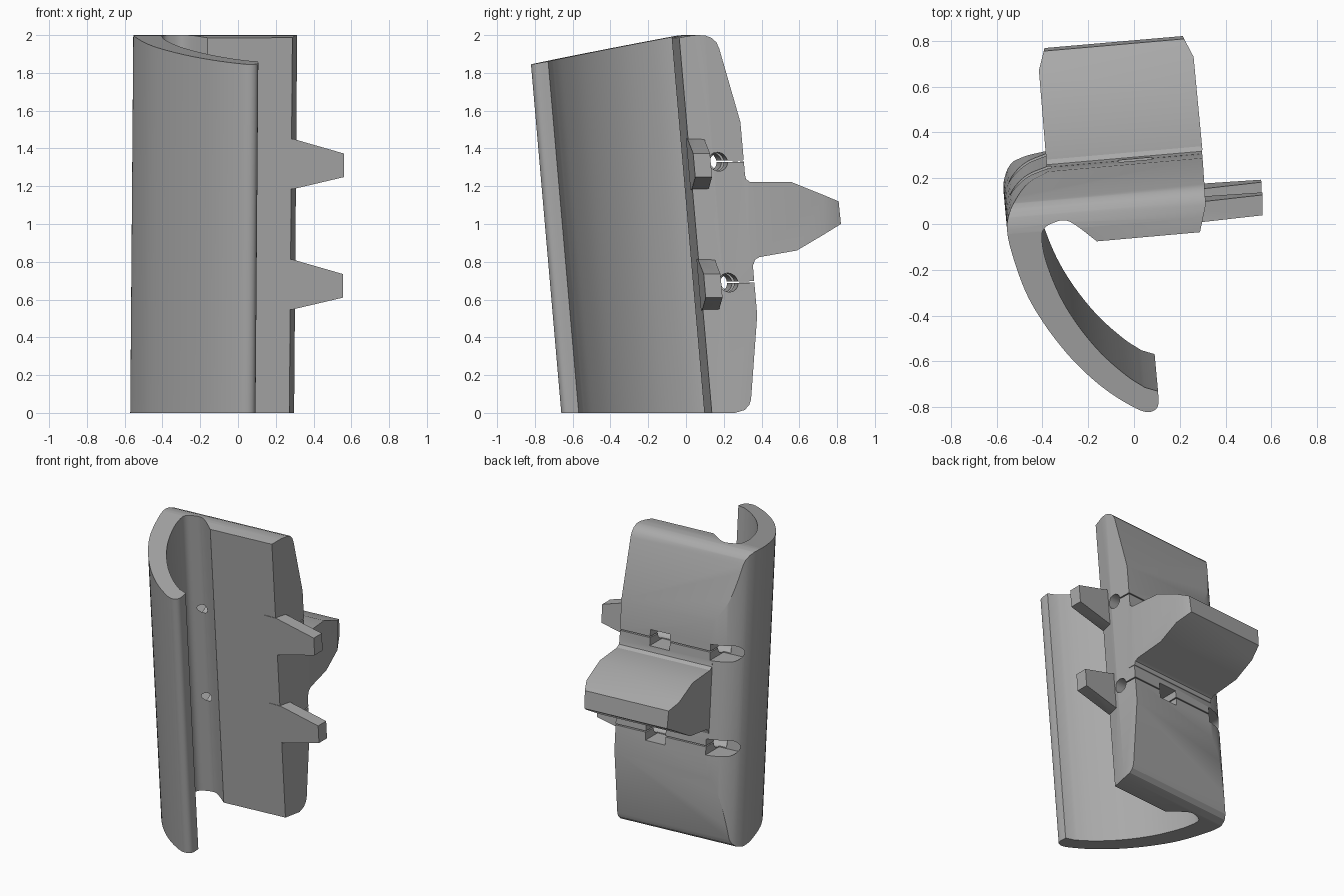
import bpy, math
from mathutils import Vector

if "Cube" in bpy.data.objects:
    bpy.data.objects.remove(bpy.data.objects["Cube"])

TURN = 0.087   # small turn about z, as slope of y over x
LEAN = -0.087  # backward lean, as slope of y over z

grey = bpy.data.materials.new("plain grey")
grey.diffuse_color = (0.4, 0.4, 0.4, 1)
grey.use_nodes = True
grey.node_tree.nodes["Principled BSDF"].inputs["Base Color"].default_value = grey.diffuse_color


def lean(x, y, z):
    return (x + 0.008 * (z - 1), y + LEAN * (z - 1), z)


def turned(x, y, z):
    return (x, y + TURN * (x - 0.3), z)


def prism(name, pts, place, a, b):
    """Closed outline swept between depths a and b; place maps (p, q, depth) to 3D."""
    n = len(pts)
    verts = [place(p, q, d) for d in (a, b) for p, q in pts]
    faces = [tuple(range(n)), tuple(range(2 * n - 1, n - 1, -1))]
    faces += [(i, i + n, (i + 1) % n + n, (i + 1) % n) for i in range(n)]
    me = bpy.data.meshes.new(name)
    me.from_pydata(verts, [], faces)
    me.materials.append(grey)
    ob = bpy.data.objects.new(name, me)
    bpy.context.collection.objects.link(ob)
    bpy.context.view_layer.objects.active = ob
    ob.select_set(True)
    bpy.ops.object.mode_set(mode='EDIT')
    bpy.ops.mesh.select_all(action='SELECT')
    bpy.ops.mesh.normals_make_consistent(inside=False)
    bpy.ops.object.mode_set(mode='OBJECT')
    ob.select_set(False)
    return ob


def combine(target, other, op):
    m = target.modifiers.new(op, 'BOOLEAN')
    m.object, m.operation, m.solver = other, op, 'EXACT'
    bpy.context.view_layer.objects.active = target
    bpy.ops.object.modifier_apply(modifier=m.name)
    bpy.data.objects.remove(other)


def smooth(pts, steps=5):
    """Smooth curve through the points."""
    v = [Vector(p) for p in pts]
    v = [2 * v[0] - v[1]] + v + [2 * v[-1] - v[-2]]
    out = []
    for a, b, c, d in zip(v, v[1:], v[2:], v[3:]):
        for k in range(steps):
            t = k / steps
            out.append(0.5 * (2 * b + (c - a) * t + (2 * a - 5 * b + 4 * c - d) * t * t
                              + (3 * b - a - 3 * c + d) * t ** 3))
    return [tuple(p) for p in out] + [tuple(pts[-1])]


# Hook and back plate: horizontal outline, swept along the lean
outer = smooth([(0.098, -0.655), (0.1, -0.71), (0.085, -0.738), (0.05, -0.747),
                (0, -0.73), (-0.1, -0.67), (-0.2, -0.59), (-0.3, -0.487),
                (-0.4, -0.355), (-0.48, -0.215), (-0.54, -0.045), (-0.562, 0.06),
                (-0.553, 0.13), (-0.525, 0.185), (-0.465, 0.24), (-0.38, 0.276)])
inner = smooth([(-0.17, 0.01), (-0.26, 0.08), (-0.31, 0.103), (-0.36, 0.092),
                (-0.4, 0.067), (-0.41, 0.02), (-0.39, -0.083), (-0.33, -0.233),
                (-0.25, -0.365), (-0.15, -0.487), (-0.04, -0.585), (0.04, -0.638)])
plate_end = [(0.295, 0.335), (0.305, 0.17), (0.28, 0.05)]
body = prism("clip_body", outer + plate_end + inner, lean, -0.1, 2.2)

# Side outline trims the top, bottom and the sloped back faces
side = [(-1.3, 0), (-1.3, 1.753), (-0.8, 1.845), (0.03, 1.998), (0.06, 2), (0.1, 1.998),
        (0.135, 1.985), (0.16, 1.962), (0.175, 1.93), (0.4, 1.153), (0.4, 0.82),
        (0.345, 0.07), (0.335, 0.04), (0.31, 0.015), (0.26, 0)]
trim = prism("trim", side, lambda p, q, d: turned(d, p, q), -1, 1)
combine(body, trim, 'INTERSECT')

# Rear lug: side outline limited by its plan outline
lug_side = [(0.22, 1.26), (0.312, 1.26), (0.318, 1.237), (0.34, 1.222), (0.56, 1.222),
            (0.815, 1.12), (0.828, 1.0), (0.59, 0.86), (0.39, 0.825), (0.365, 0.81),
            (0.358, 0.785), (0.22, 0.785)]
lug = prism("rear_lug", lug_side, lambda p, q, d: turned(d, p, q), -0.7, 0.7)
plan = [(-0.37, 0.12), (-0.415, 0.67), (-0.385, 0.79), (-0.37, 0.95), (0.14, 0.95),
        (0.21, 0.825), (0.26, 0.73), (0.298, 0.33), (0.295, 0.12)]
combine(lug, prism("lug_plan", plan, lambda p, q, d: (p, q, d), 0, 2), 'INTERSECT')
combine(body, lug, 'UNION')

# Two tapered tabs on the right end
for top in (1.45, 0.812):
    tab = [(0.2, top + 0.003), (0.29, top), (0.558, top - 0.077),
           (0.558, top - 0.202), (0.29, top - 0.265), (0.2, top - 0.27)]
    combine(body, prism("side_tab", tab, lambda p, q, d: lean(*turned(p, d, q)),
                        0.048, 0.137), 'UNION')

# Cord holes, slits and pockets
for z in (1.33, 0.69):
    ring = [(0.198 + 0.05 * math.cos(math.tau * i / 24),
             z + 0.05 * math.sin(math.tau * i / 24)) for i in range(24)]
    combine(body, prism("cord_hole", ring, lambda p, q, d: lean(*turned(d, p, q)),
                        -0.42, 0.5), 'DIFFERENCE')
    slit = [(0.2, z - 0.004), (0.5, z + 0.004), (0.5, z + 0.012), (0.2, z + 0.004)]
    combine(body, prism("slit", slit, lambda p, q, d: lean(*turned(d, p, q)),
                        -0.4, 0.5), 'DIFFERENCE')
    pocket = [(-0.07, z - 0.055), (0.075, z - 0.055), (0.075, z + 0.055), (-0.07, z + 0.055)]
    combine(body, prism("pocket", pocket, lambda p, q, d: lean(*turned(p, d, q)),
                        0.2, 0.6), 'DIFFERENCE')
    slot = [(-0.365, z - 0.055), (-0.365, z + 0.055)]
    slot += [(-0.49 - 0.055 * math.sin(math.pi * i / 12),
              z + 0.055 * math.cos(math.pi * i / 12)) for i in range(13)]
    combine(body, prism("slot", slot, lambda p, q, d: lean(*turned(p, d, q)),
                        0.185, 0.6), 'DIFFERENCE')

body.select_set(True)
bpy.context.view_layer.objects.active = body
bpy.ops.object.shade_smooth_by_angle(angle=math.radians(25))
